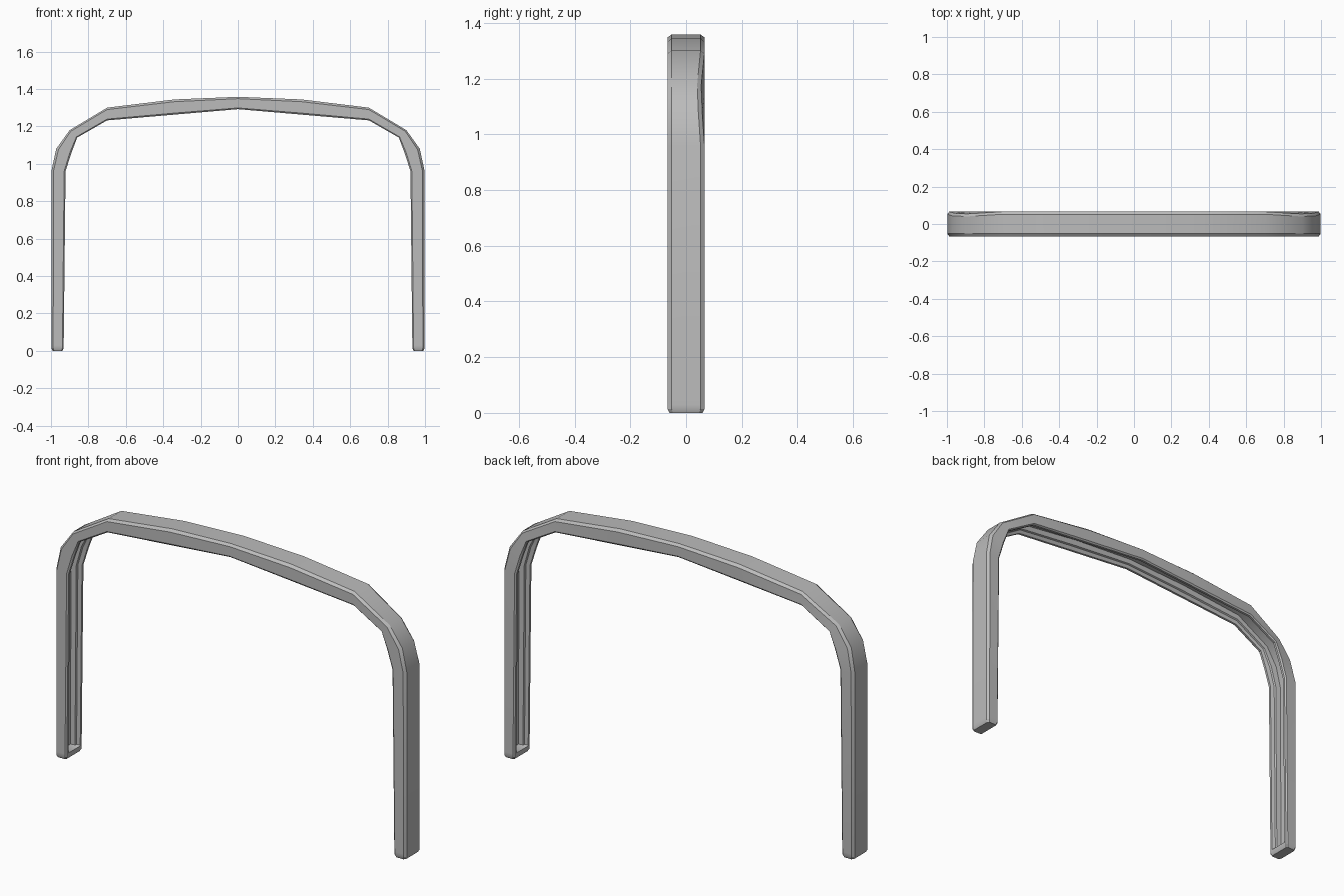
import bpy, bmesh
from mathutils import Vector

if "Cube" in bpy.data.objects:
    bpy.data.objects.remove(bpy.data.objects["Cube"])

# Single flat grey
grey = bpy.data.materials.new("plain_grey")
grey.use_nodes = True
colour = (0.5, 0.5, 0.5, 1)
grey.diffuse_color = colour
grey.node_tree.nodes["Principled BSDF"].inputs["Base Color"].default_value = colour

# Half of the arch: outer x, z, inner x, z, groove open (0/1), size, back corner dent
STATIONS = [
    (0.998, 0.0, 0.932, 0.0, 0, 0.8, 0),
    (0.998, 0.014, 0.932, 0.014, 0, 1, 0),
    (0.998, 0.03, 0.932, 0.03, 0, 1, 0),
    (0.998, 0.035, 0.932, 0.035, 1, 1, 0),
    (0.998, 0.96, 0.922, 0.96, 1, 1, 0),
    (0.972, 1.08, 0.892, 1.055, 1, 1, 0.008),
    (0.90, 1.18, 0.86, 1.14, 1, 1, 0.012),
    (0.70, 1.30, 0.70, 1.232, 1, 1, 0),
    (0.34, 1.344, 0.35, 1.262, 1, 1, 0),
    (0.0, 1.358, 0.0, 1.292, 1, 1, 0),
]

# Half of the channel section: depth from outer face (0) to inner face (1), y
SECTION = [(0, 0.052), (0.15, 0.066), (0.9, 0.066), (1, 0.06),
           (1, 0.048), (0.75, 0.042), (0.7, 0.034), (0.35, 0.03)]


def ring(bm, station, side):
    ox, oz, ix, iz, groove, size, dent = station
    outer, inner = Vector((ox * side, 0, oz)), Vector((ix * side, 0, iz))
    half = [(t if groove or i < 4 else 1, y) for i, (t, y) in enumerate(SECTION)]
    back = [(t, y - dent if i < 2 else y) for i, (t, y) in enumerate(half)]
    front = [(t, -y) for t, y in reversed(half)]
    verts = []
    for t, y in back + front:
        p = outer.lerp(inner, 0.5 + (t - 0.5) * size)
        p.y = y * (0.5 + 0.5 * size)
        verts.append(bm.verts.new(p))
    return verts


# Sweep the channel up one leg, across the top and down the other
bm = bmesh.new()
rings = [ring(bm, s, 1) for s in STATIONS]
rings += [ring(bm, s, -1) for s in reversed(STATIONS[:-1])]
for a, b in zip(rings, rings[1:]):
    for i in range(len(a)):
        j = (i + 1) % len(a)
        bm.faces.new((a[i], a[j], b[j], b[i]))
bm.faces.new(rings[0])
bm.faces.new(rings[-1])
bmesh.ops.recalc_face_normals(bm, faces=bm.faces)
mesh = bpy.data.meshes.new("arch_channel")
bm.to_mesh(mesh)
bm.free()
mesh.materials.append(grey)
arch = bpy.data.objects.new("arch_channel", mesh)
bpy.context.collection.objects.link(arch)

# Smooth bends with crisp section edges
bpy.context.view_layer.objects.active = arch
arch.select_set(True)
bpy.ops.object.shade_smooth_by_angle(angle=0.5)
